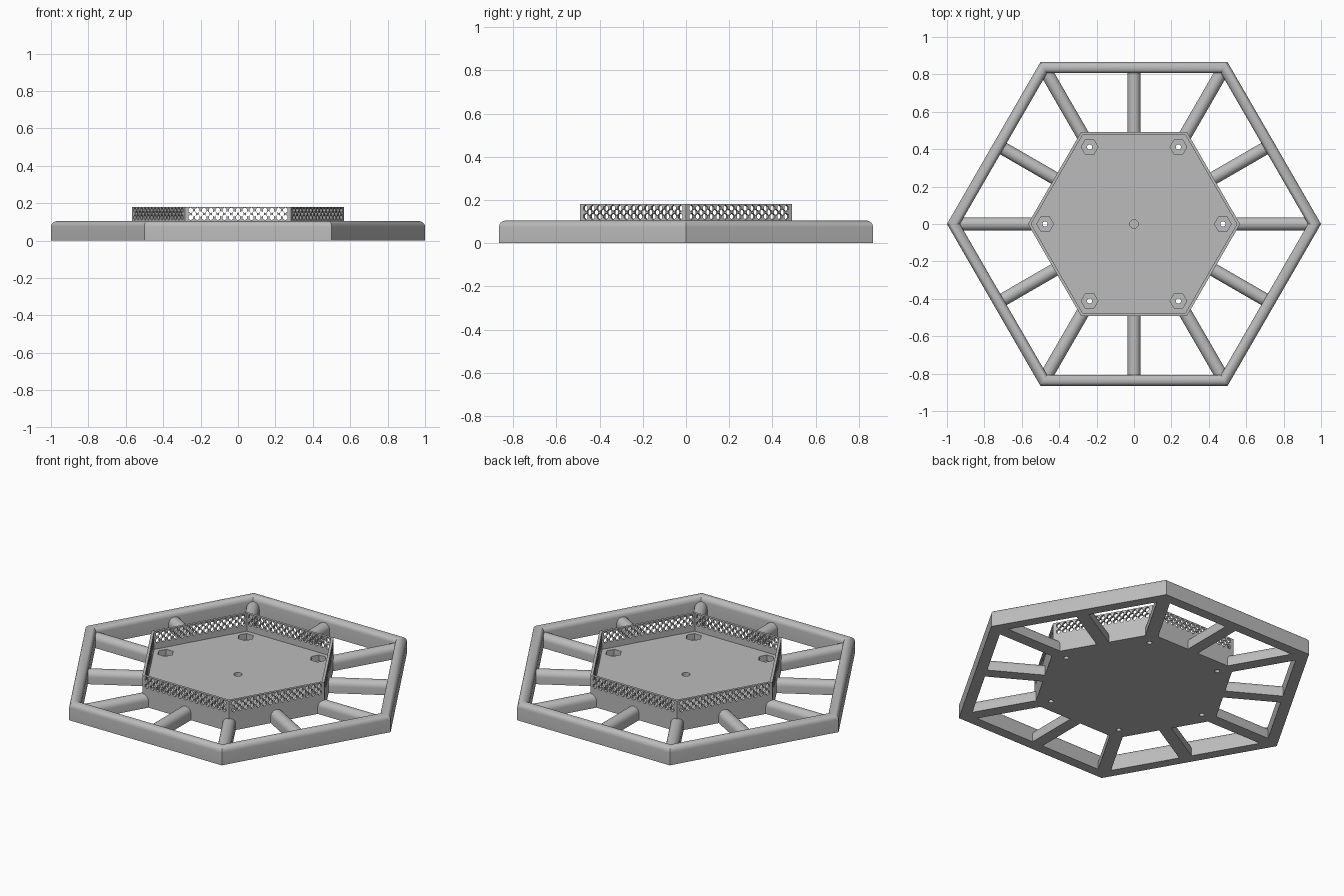
import bpy, bmesh, math
from mathutils import Matrix, Vector

if "Cube" in bpy.data.objects:
    bpy.data.objects.remove(bpy.data.objects["Cube"])

C30 = math.cos(math.radians(30))
T30 = math.tan(math.radians(30))

grey = bpy.data.materials.new("light grey")
grey.diffuse_color = (0.5, 0.5, 0.5, 1)
grey.use_nodes = True
grey.node_tree.nodes["Principled BSDF"].inputs["Base Color"].default_value = grey.diffuse_color


def make_object(name, bm, smooth=False):
    bmesh.ops.recalc_face_normals(bm, faces=bm.faces)
    mesh = bpy.data.meshes.new(name)
    bm.to_mesh(mesh)
    bm.free()
    mesh.materials.append(grey)
    ob = bpy.data.objects.new(name, mesh)
    bpy.context.collection.objects.link(ob)
    if smooth:
        bpy.ops.object.select_all(action='DESELECT')
        ob.select_set(True)
        bpy.context.view_layer.objects.active = ob
        bpy.ops.object.shade_smooth_by_angle(angle=math.radians(35))
    return ob


def arch(width, height, steps=12):
    """Flat-bottomed bar section with a fully rounded top."""
    r = width / 2
    pts = [(r, 0.0)]
    for i in range(steps + 1):
        a = math.pi * i / steps
        pts.append((r * math.cos(a), height - r + r * math.sin(a)))
    return pts + [(-r, 0.0)]


def hex_sweep(name, profile, smooth=False):
    """Sweep a closed (apothem, z) profile around a hexagon."""
    bm = bmesh.new()
    rings = []
    for k in range(6):
        a = math.radians(60 * k)
        rings.append([bm.verts.new((p / C30 * math.cos(a), p / C30 * math.sin(a), z))
                      for p, z in profile])
    n = len(profile)
    for k in range(6):
        r0, r1 = rings[k], rings[(k + 1) % 6]
        for i in range(n):
            j = (i + 1) % n
            bm.faces.new((r0[i], r0[j], r1[j], r1[i]))
    return make_object(name, bm, smooth)


def add_prism(bm, sides, radius, z0, z1, x=0, y=0):
    ring = [(radius * math.cos(2 * math.pi * i / sides) + x,
             radius * math.sin(2 * math.pi * i / sides) + y) for i in range(sides)]
    low = [bm.verts.new((px, py, z0)) for px, py in ring]
    top = [bm.verts.new((px, py, z1)) for px, py in ring]
    bm.faces.new(low[::-1])
    bm.faces.new(top)
    for i in range(sides):
        j = (i + 1) % sides
        bm.faces.new((low[i], low[j], top[j], top[i]))


# Outer hexagonal rim with rounded top
RIM_W = 0.06
rim_mid = 0.866 - RIM_W / 2
hex_sweep("outer_rim", [(rim_mid + x, z) for x, z in arch(RIM_W, 0.104)], True)

# Twelve spokes, to the rim corners and to the middles of its sides
for k in range(12):
    r0, r1 = (0.535, 0.95) if k % 2 == 0 else (0.482, 0.83)
    rot = Matrix.Rotation(math.radians(30 * k), 4, 'Z')
    bm = bmesh.new()
    section = arch(0.07, 0.0745)
    a = [bm.verts.new(rot @ Vector((r0, x, z))) for x, z in section]
    b = [bm.verts.new(rot @ Vector((r1, x, z))) for x, z in section]
    bm.faces.new(a)
    bm.faces.new(b[::-1])
    for i in range(len(a)):
        j = (i + 1) % len(a)
        bm.faces.new((a[i], a[j], b[j], b[i]))
    make_object(f"spoke_{k + 1}", bm, True)

# Base plate, with nut pockets, bolt holes and a shallow centre pocket cut out
FLOOR, SILL, TOP = 0.075, 0.105, 0.18
AP, THICK = 0.491, 0.015
bm = bmesh.new()
add_prism(bm, 6, AP / C30, 0, FLOOR)
plate = make_object("base_plate", bm)

pockets, holes = bmesh.new(), bmesh.new()
for k in range(6):
    a = math.radians(60 * k)
    x, y = 0.475 * math.cos(a), 0.475 * math.sin(a)
    add_prism(pockets, 6, 0.045, 0.04, 0.2, x, y)
    add_prism(holes, 16, 0.014, -0.1, 0.2, x, y)
add_prism(pockets, 16, 0.023, 0.055, 0.2)
cutters = [make_object("pocket_cutter", pockets), make_object("hole_cutter", holes)]
bpy.context.view_layer.objects.active = plate
for c in cutters:
    c.hide_render = True
    mod = plate.modifiers.new(c.name, 'BOOLEAN')
    mod.operation, mod.solver, mod.object = 'DIFFERENCE', 'EXACT', c
    bpy.ops.object.modifier_apply(modifier=mod.name)
for c in cutters:
    bpy.data.objects.remove(c)

# Solid sill under the perforated walls
hex_sweep("wall_sill", [(AP, FLOOR), (AP, SILL), (AP - THICK, SILL), (AP - THICK, FLOOR)])

# Perforated wall panel: rectangle with staggered rows of tall hexagonal holes
SIDE = AP / C30
curve = bpy.data.curves.new("panel_outline", 'CURVE')
curve.dimensions = '2D'
curve.fill_mode = 'BOTH'
curve.extrude = THICK / 2


def outline(points):
    s = curve.splines.new('POLY')
    s.points.add(len(points) - 1)
    for p, (x, y) in zip(s.points, points):
        p.co = (x, y, 0, 1)
    s.use_cyclic_u = True


h = SIDE / 2
outline([(-h, SILL), (h, SILL), (h, TOP), (-h, TOP)])
PITCH = 0.0362
for row, z in enumerate((0.1235, 0.1425, 0.1615)):
    count = 14 if row % 2 else 15
    for i in range(count):
        cx = (i - (count - 1) / 2) * PITCH
        outline([(cx + dx, z + dz) for dx, dz in
                 ((0, 0.0155), (-0.0115, 0.007), (-0.0115, -0.007),
                  (0, -0.0155), (0.0115, -0.007), (0.0115, 0.007))])

tmp = bpy.data.objects.new("panel_outline", curve)
bpy.context.collection.objects.link(tmp)
dg = bpy.context.evaluated_depsgraph_get()
panel = bpy.data.meshes.new_from_object(tmp.evaluated_get(dg))
bpy.data.objects.remove(tmp)

# Six panels around the plate, mitred at the corners
for k in range(6):
    bm = bmesh.new()
    bm.from_mesh(panel)
    bmesh.ops.remove_doubles(bm, verts=bm.verts, dist=1e-5)
    rot = Matrix.Rotation(math.radians(60 * k), 4, 'Z')
    for v in bm.verts:
        x, z, d = v.co
        depth = THICK / 2 - d
        if abs(x) > h - 1e-4:
            x -= math.copysign(depth * T30, x)
        v.co = rot @ Vector((x, -AP + depth, z))
    for f in bm.faces:
        f.smooth = False
        f.material_index = 0
    make_object(f"perforated_wall_{k + 1}", bm)
